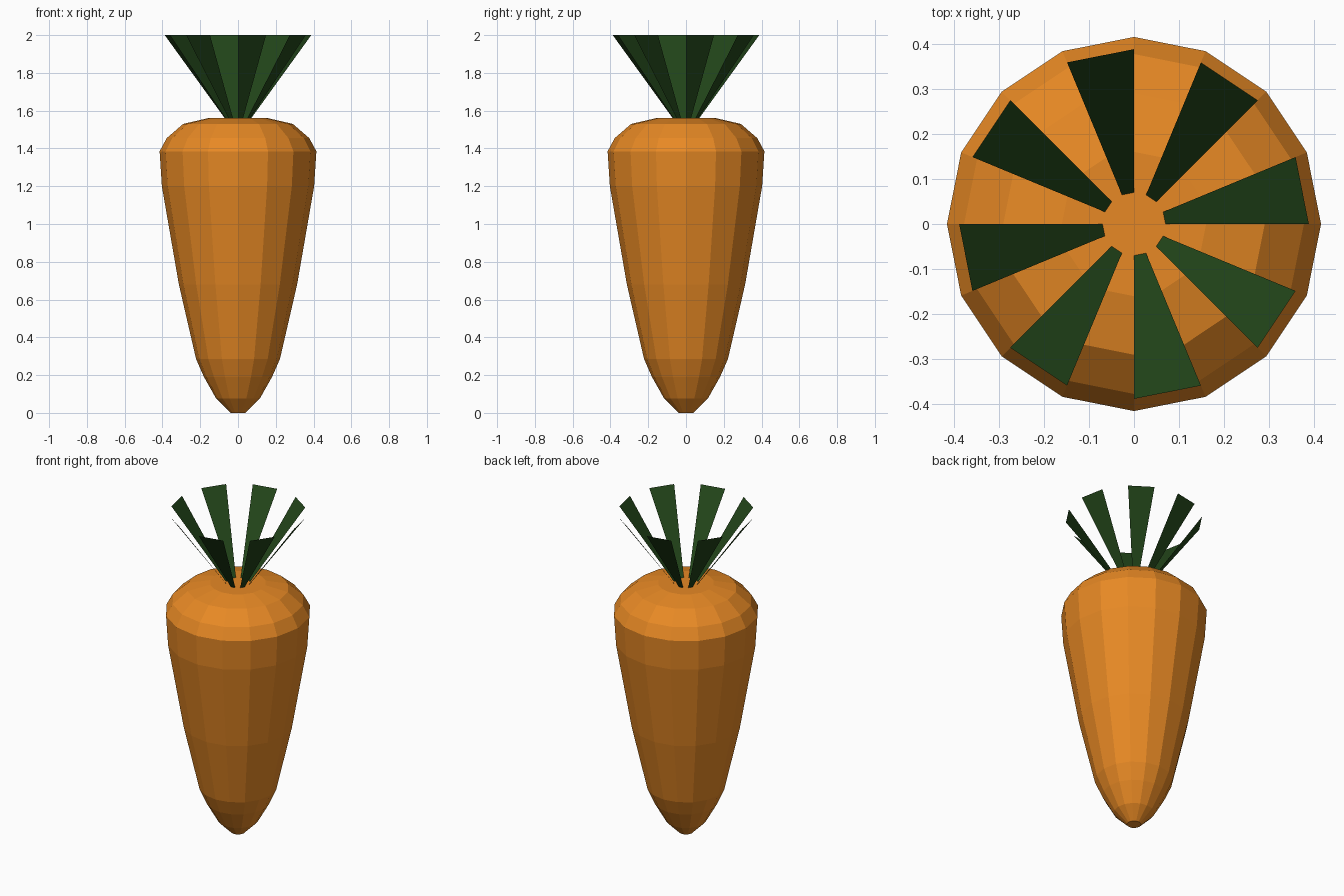
import bpy, bmesh
from math import cos, sin, pi

if "Cube" in bpy.data.objects:
    bpy.data.objects.remove(bpy.data.objects["Cube"])

SIDES = 16


def material(name, color):
    m = bpy.data.materials.new(name)
    m.diffuse_color = color
    m.use_nodes = True
    m.node_tree.nodes["Principled BSDF"].inputs["Base Color"].default_value = m.diffuse_color
    return m


def finish(bm, name, mat):
    me = bpy.data.meshes.new(name)
    bm.to_mesh(me)
    bm.free()
    me.materials.append(mat)
    ob = bpy.data.objects.new(name, me)
    bpy.context.collection.objects.link(ob)
    return ob


def point(r, z, step):
    a = 2 * pi * step / SIDES
    return (r * cos(a), r * sin(a), z)


# Root: faceted lathe profile (radius, height), capped at both ends
profile = [(0.04, 0), (0.115, 0.075), (0.18, 0.19), (0.222, 0.285),
           (0.313, 0.68), (0.403, 1.20), (0.415, 1.385), (0.377, 1.455),
           (0.29, 1.53), (0.16, 1.56)]
bm = bmesh.new()
rings = [[bm.verts.new(point(r, z, i)) for i in range(SIDES)] for r, z in profile]
for lo, hi in zip(rings, rings[1:]):
    for i in range(SIDES):
        j = (i + 1) % SIDES
        bm.faces.new((lo[i], lo[j], hi[j], hi[i]))
bm.faces.new(rings[0][::-1])
bm.faces.new(rings[-1])
finish(bm, "carrot_root", material("orange", (0.80, 0.25, 0.018, 1)))

# Leaves: every other face of a flared open cone
bm = bmesh.new()
for i in range(0, SIDES, 2):
    bm.faces.new([bm.verts.new(point(r, z, s)) for r, z, s in
                  ((0.07, 1.56, i), (0.07, 1.56, i + 1),
                   (0.388, 2.0, i + 1), (0.388, 2.0, i))])
finish(bm, "carrot_leaves", material("dark_green", (0.016, 0.06, 0.01, 1)))
